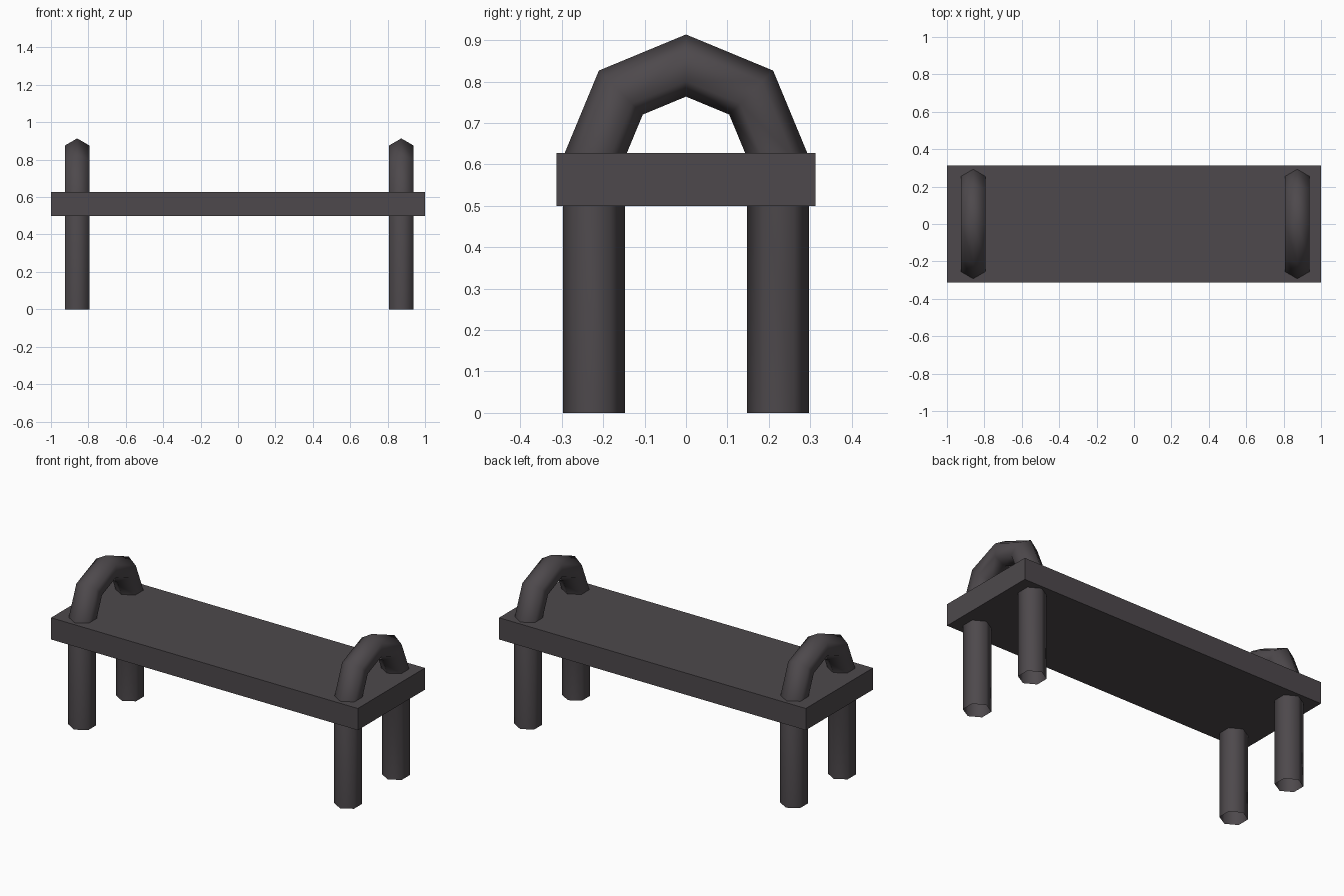
import bpy, bmesh, math
from mathutils import Vector

if "Cube" in bpy.data.objects:
    bpy.data.objects.remove(bpy.data.objects["Cube"])

# One dark grey for the whole bench
grey = bpy.data.materials.new("dark grey")
grey.diffuse_color = (0.075, 0.066, 0.072, 1)
grey.use_nodes = True
grey.node_tree.nodes["Principled BSDF"].inputs["Base Color"].default_value = grey.diffuse_color


def add_object(name, bm):
    bmesh.ops.recalc_face_normals(bm, faces=bm.faces)
    mesh = bpy.data.meshes.new(name)
    bm.to_mesh(mesh)
    bm.free()
    mesh.materials.append(grey)
    ob = bpy.data.objects.new(name, mesh)
    bpy.context.collection.objects.link(ob)
    return ob


# Seat slab
bm = bmesh.new()
bmesh.ops.create_cube(bm, size=1)
for v in bm.verts:
    v.co = (v.co.x * 2, v.co.y * 0.626, v.co.z * 0.128 + 0.564)
add_object("seat", bm)

# Hoops: open six-sided tube, leg up, half ring over, leg down
SIDES, TUBE, BEND, SPRING = 6, 0.075, 0.2225, 0.616


def hoop(name, x):
    # path points with their outward direction in the y-z plane
    path = [(Vector((x, BEND, 0)), Vector((0, 1, 0)))]
    for i in range(5):
        a = math.pi * i / 4
        out = Vector((0, math.cos(a), math.sin(a)))
        path.append((Vector((x, 0, SPRING)) + out * BEND, out))
    path.append((Vector((x, -BEND, 0)), Vector((0, -1, 0))))

    bm = bmesh.new()
    rings = []
    for centre, out in path:
        ring = []
        for k in range(SIDES):
            t = 2 * math.pi * k / SIDES
            offset = out * math.cos(t) + Vector((1, 0, 0)) * math.sin(t)
            ring.append(bm.verts.new(centre + offset * TUBE))
        rings.append(ring)
    for a, b in zip(rings, rings[1:]):
        for k in range(SIDES):
            n = (k + 1) % SIDES
            bm.faces.new((a[k], a[n], b[n], b[k])).smooth = True
    add_object(name, bm)


hoop("left_leg_hoop", -0.86)
hoop("right_leg_hoop", 0.873)
